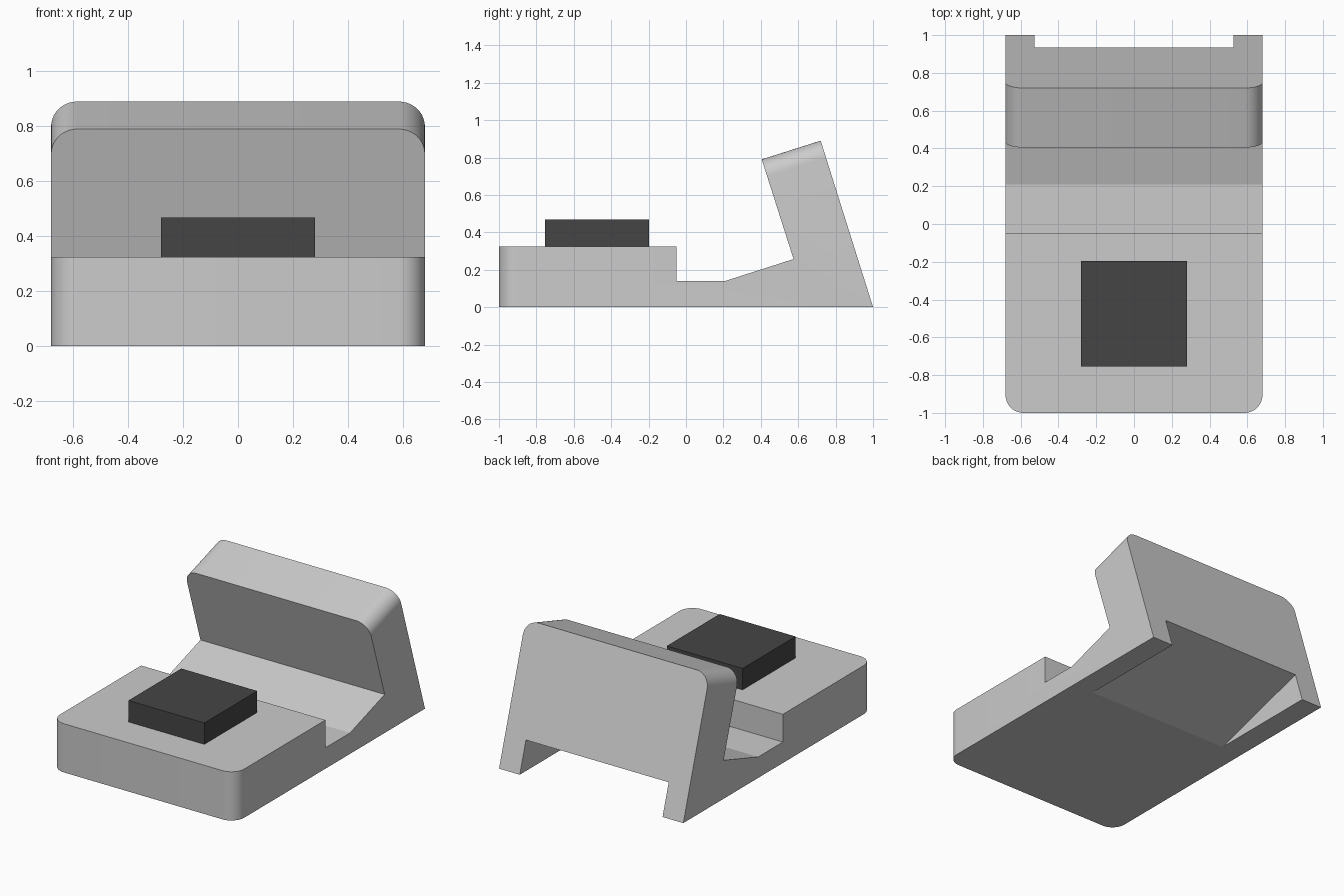
import bpy, bmesh

if "Cube" in bpy.data.objects:
    bpy.data.objects.remove(bpy.data.objects["Cube"])


def extrude_profile(name, pts, half_width, rounded=(), radius=0.0):
    """Extrude a (y, z) side profile across x; round side edges of the listed profile segments."""
    bm = bmesh.new()
    left = [bm.verts.new((-half_width, y, z)) for y, z in pts]
    right = [bm.verts.new((half_width, y, z)) for y, z in pts]
    n = len(pts)
    bm.faces.new(left)
    bm.faces.new(right[::-1])
    for i in range(n):
        j = (i + 1) % n
        bm.faces.new((left[i], right[i], right[j], left[j]))
    bmesh.ops.recalc_face_normals(bm, faces=bm.faces)
    if rounded:
        edges = [bm.edges.get((side[i], side[(i + 1) % n]))
                 for side in (left, right) for i in rounded]
        bmesh.ops.bevel(bm, geom=edges, offset=radius, segments=10,
                        profile=0.5, affect='EDGES')
        bmesh.ops.recalc_face_normals(bm, faces=bm.faces)
    mesh = bpy.data.meshes.new(name)
    bm.to_mesh(mesh)
    bm.free()
    obj = bpy.data.objects.new(name, mesh)
    bpy.context.collection.objects.link(obj)
    return obj


# Body: base block, channel, and leaning back plate in one side profile
profile = [(-1, 0), (-1, 0.325), (-0.05, 0.325), (-0.05, 0.14), (0.21, 0.14),
           (0.575, 0.257), (0.405, 0.79), (0.72, 0.89), (1, 0)]
body = extrude_profile("stand_body", profile, 0.68, rounded=(0, 6), radius=0.095)

# Sloped cable notch under the rear
notch = extrude_profile("notch_cutter",
                        [(-0.111, -0.1), (1.1, 0.2554), (1.1, -0.1)], 0.527)
notch.hide_render = True
cut = body.modifiers.new("rear_notch", 'BOOLEAN')
cut.operation = 'DIFFERENCE'
cut.solver = 'EXACT'
cut.object = notch

bpy.context.view_layer.objects.active = body
body.select_set(True)
bpy.ops.object.modifier_apply(modifier=cut.name)
bpy.data.objects.remove(notch)
bpy.ops.object.shade_smooth_by_angle(angle=0.26)

# Dark square block on the base
block = extrude_profile("top_block", [(-0.755, 0.325), (-0.755, 0.468),
                                      (-0.197, 0.468), (-0.197, 0.325)], 0.28)
dark = bpy.data.materials.new("dark_grey")
dark.diffuse_color = (0.06, 0.06, 0.06, 1)
dark.use_nodes = True
dark.node_tree.nodes["Principled BSDF"].inputs["Base Color"].default_value = dark.diffuse_color
block.data.materials.append(dark)
